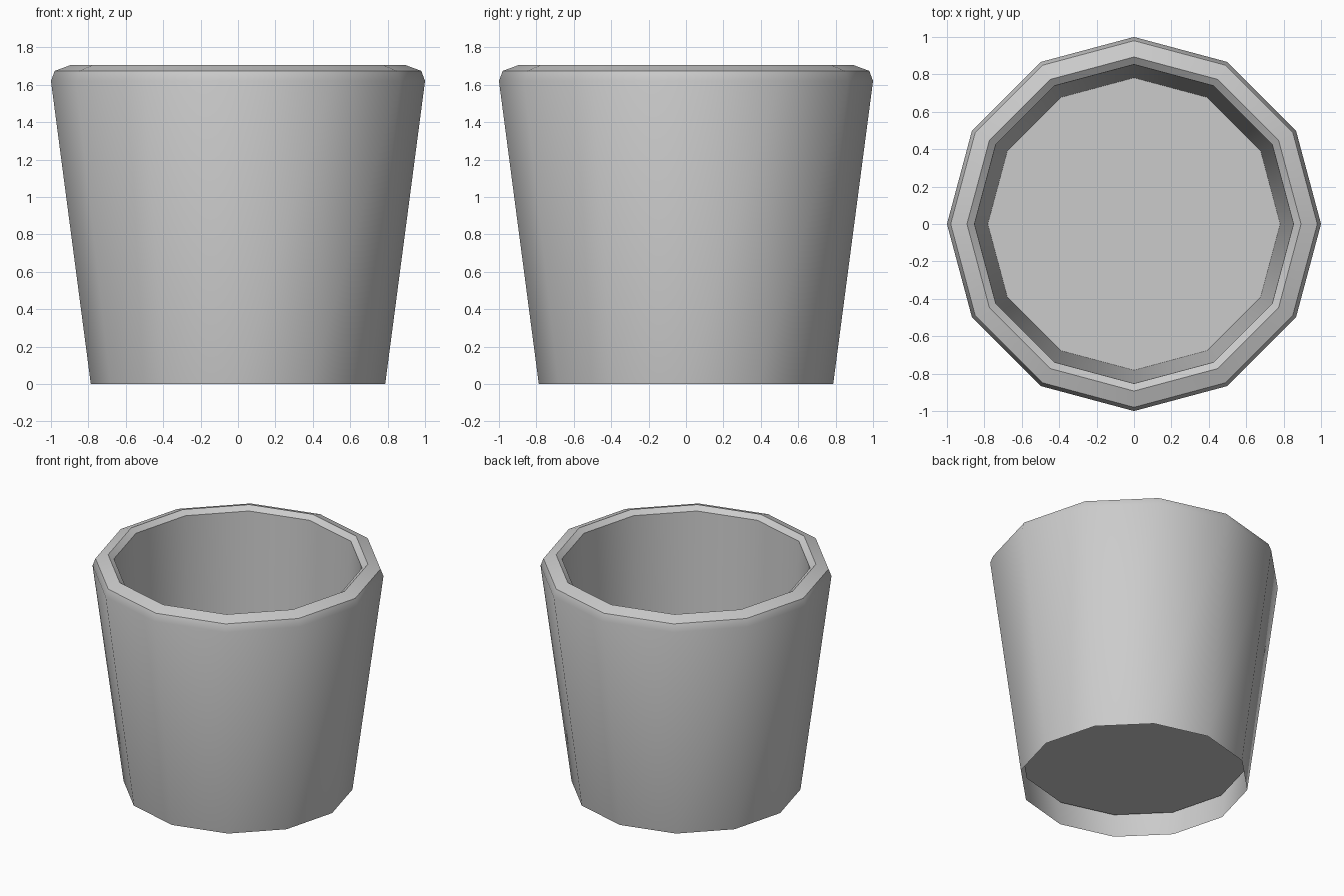
import bpy, bmesh
from math import cos, sin, pi, radians

if "Cube" in bpy.data.objects:
    bpy.data.objects.remove(bpy.data.objects["Cube"])

SIDES = 12

# Profile (radius, height): outer wall, bevelled rim, inner wall down to the raised floor
profile = [(0.787, 0.0), (1.0, 1.62), (0.98, 1.674), (0.893, 1.706),
           (0.853, 1.676), (0.782, 0.17)]


def lathe(name, points):
    bm = bmesh.new()
    rings = [[bm.verts.new((r * cos(2 * pi * i / SIDES), r * sin(2 * pi * i / SIDES), z))
              for i in range(SIDES)] for r, z in points]
    for low, high in zip(rings, rings[1:]):
        for i in range(SIDES):
            j = (i + 1) % SIDES
            bm.faces.new((low[i], low[j], high[j], high[i]))
    # Floor closing the inside; the base below it stays hollow
    bm.faces.new(rings[-1])
    mesh = bpy.data.meshes.new(name)
    bm.to_mesh(mesh)
    bm.free()
    obj = bpy.data.objects.new(name, mesh)
    bpy.context.collection.objects.link(obj)
    return obj


pot = lathe("plant_pot", profile)
bpy.context.view_layer.objects.active = pot
pot.select_set(True)
bpy.ops.object.shade_smooth_by_angle(angle=radians(40))
